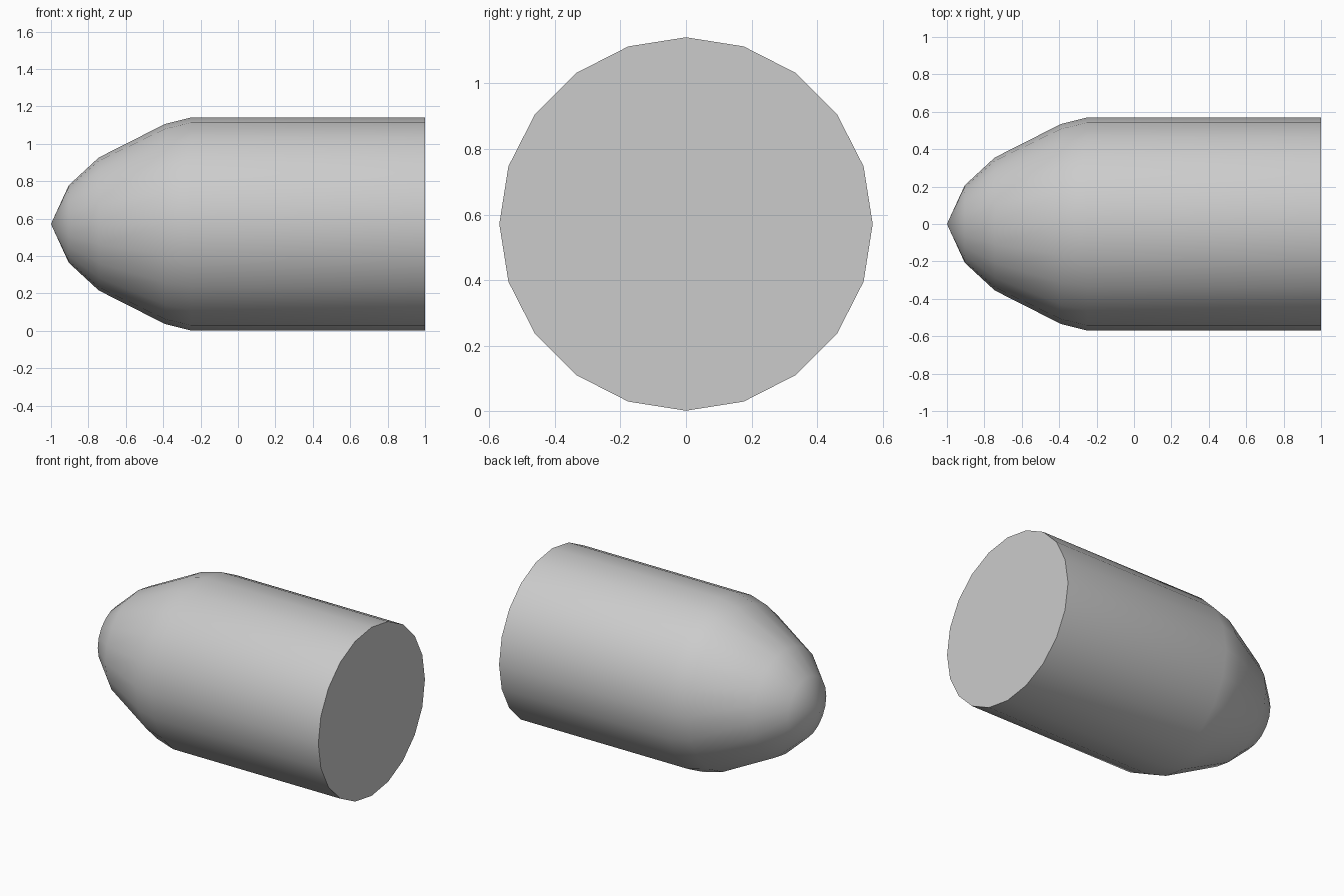
import bpy, bmesh, math

if "Cube" in bpy.data.objects:
    bpy.data.objects.remove(bpy.data.objects["Cube"])

SIDES = 20
CENTRE_Z = 0.571
# (x, radius) from behind the nose tip to the flat rear end
PROFILE = [(-0.905, 0.207), (-0.745, 0.355), (-0.39, 0.535), (-0.25, 0.57), (1.0, 0.57)]

bm = bmesh.new()


def ring(x, r):
    step = 2 * math.pi / SIDES
    return [bm.verts.new((x, r * math.sin(i * step), CENTRE_Z + r * math.cos(i * step)))
            for i in range(SIDES)]


# Pointed nose and straight body
tip = bm.verts.new((-1.0, 0, CENTRE_Z))
rings = [ring(x, r) for x, r in PROFILE]
for i in range(SIDES):
    j = (i + 1) % SIDES
    bm.faces.new((tip, rings[0][i], rings[0][j]))
    for a, b in zip(rings, rings[1:]):
        bm.faces.new((a[i], b[i], b[j], a[j]))

# Flat rear cap
bm.faces.new(rings[-1])
bmesh.ops.recalc_face_normals(bm, faces=bm.faces)

mesh = bpy.data.meshes.new("bullet_body")
bm.to_mesh(mesh)
bm.free()
body = bpy.data.objects.new("bullet_body", mesh)
bpy.context.collection.objects.link(body)

# Smooth sides with a sharp rear rim
bpy.context.view_layer.objects.active = body
body.select_set(True)
bpy.ops.object.shade_smooth_by_angle(angle=math.radians(50))
